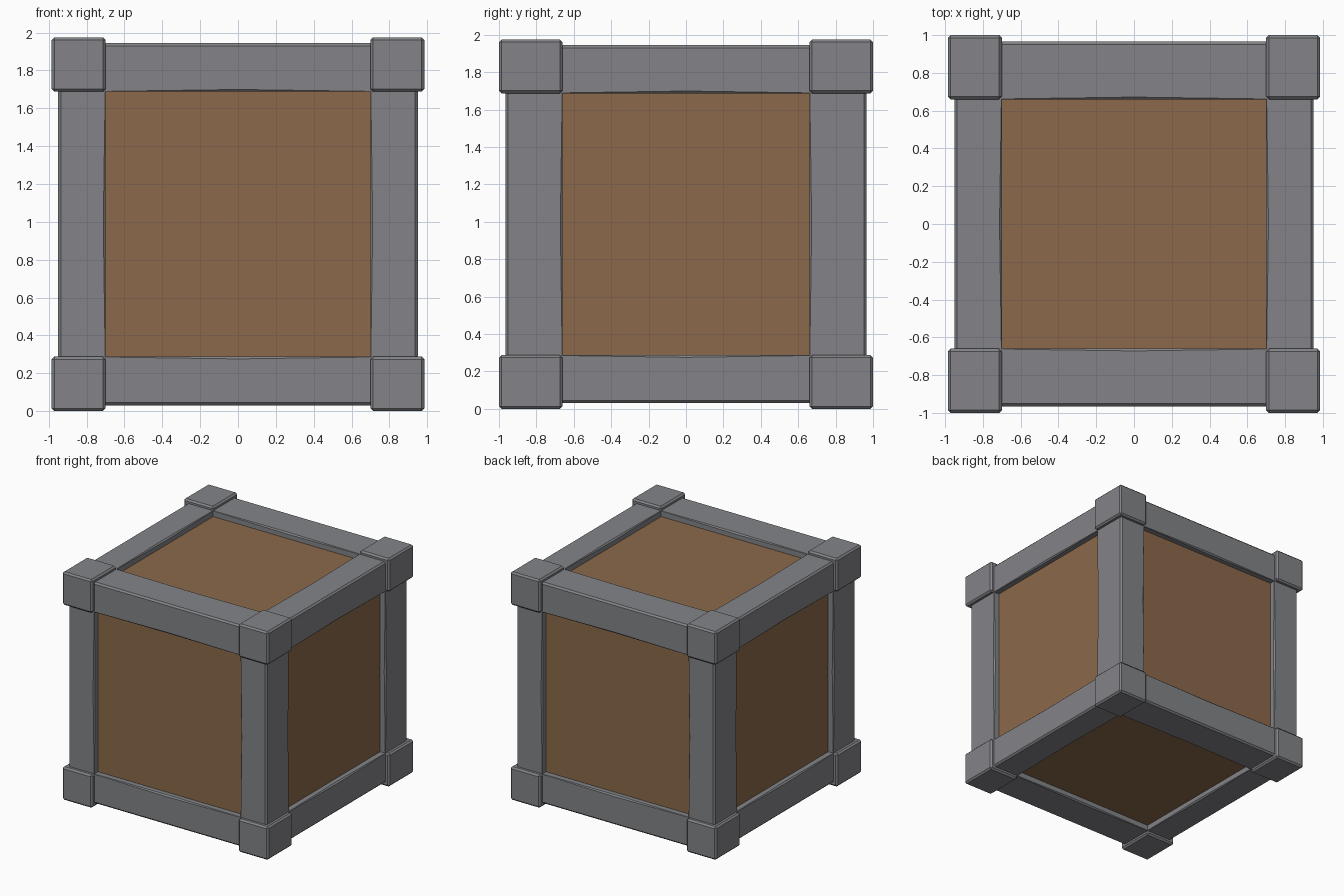
import bpy, bmesh
from mathutils import Vector

if "Cube" in bpy.data.objects:
    bpy.data.objects.remove(bpy.data.objects["Cube"])

CZ = 0.9875                       # height of the crate centre
BLOCK = (0.985, 1.0, 0.9875)      # outer half sizes of corner blocks
BEAM = (0.95, 0.965, 0.957)       # outer half sizes of edge beams
INNER = (0.70, 0.66, 0.70)        # half sizes of the panel openings
PANEL = (0.90, 0.915, 0.907)      # half sizes of the wooden core


def material(name, rgb):
    m = bpy.data.materials.new(name)
    m.diffuse_color = (*rgb, 1)
    m.use_nodes = True
    m.node_tree.nodes["Principled BSDF"].inputs["Base Color"].default_value = m.diffuse_color
    return m


grey = material("grey metal", (0.227, 0.231, 0.246))
brown = material("brown wood", (0.258, 0.141, 0.069))


def finish(bm, name, mat):
    bmesh.ops.recalc_face_normals(bm, faces=bm.faces)
    me = bpy.data.meshes.new(name)
    bm.to_mesh(me)
    bm.free()
    me.materials.append(mat)
    ob = bpy.data.objects.new(name, me)
    ob.location.z = CZ
    bpy.context.collection.objects.link(ob)


def box(name, lo, hi, mat, bevel=0):
    bm = bmesh.new()
    bmesh.ops.create_cube(bm, size=1)
    for v in bm.verts:
        v.co = Vector([(a + b) / 2 + c * (b - a) for a, b, c in zip(lo, hi, v.co)])
    if bevel:
        bmesh.ops.bevel(bm, geom=bm.edges[:], offset=bevel, segments=1,
                        affect='EDGES', profile=0.5)
    finish(bm, name, mat)


def beam(name, axis, su, sv):
    """Edge beam along an axis, its inner edges worn more at the middle."""
    u, v = [a for a in range(3) if a != axis]
    u0, u1, v0, v1 = INNER[u], BEAM[u], INNER[v], BEAM[v]
    e = 0.014
    bm = bmesh.new()
    rings = []
    for t, c in ((-1, 0.002), (0, 0.012), (1, 0.002)):
        section = [(u0, v0), (u1 - c, v0), (u1, v0 + c), (u1, v1 - e),
                   (u1 - e, v1), (u0 + c, v1), (u0, v1 - c)]
        ring = []
        for a, b in section:
            p = [0, 0, 0]
            p[axis], p[u], p[v] = t * (INNER[axis] + 0.01), a * su, b * sv
            ring.append(bm.verts.new(p))
        rings.append(ring)
    for r, s in zip(rings, rings[1:]):
        for i in range(7):
            j = (i + 1) % 7
            bm.faces.new((r[i], r[j], s[j], s[i]))
    bm.faces.new(rings[0])
    bm.faces.new(rings[-1])
    finish(bm, name, grey)


# wooden core forming all six recessed panels
box("wood_panels", [-p for p in PANEL], PANEL, brown)

# eight corner blocks
for sx in (-1, 1):
    for sy in (-1, 1):
        for sz in (-1, 1):
            s = (sx, sy, sz)
            lo = [min(k * a, k * b) for k, a, b in zip(s, INNER, BLOCK)]
            hi = [max(k * a, k * b) for k, a, b in zip(s, INNER, BLOCK)]
            box("corner_block", lo, hi, grey, 0.014)

# twelve edge beams
for axis, label in enumerate(("width_beam", "depth_beam", "upright_beam")):
    for su in (-1, 1):
        for sv in (-1, 1):
            beam(label, axis, su, sv)
